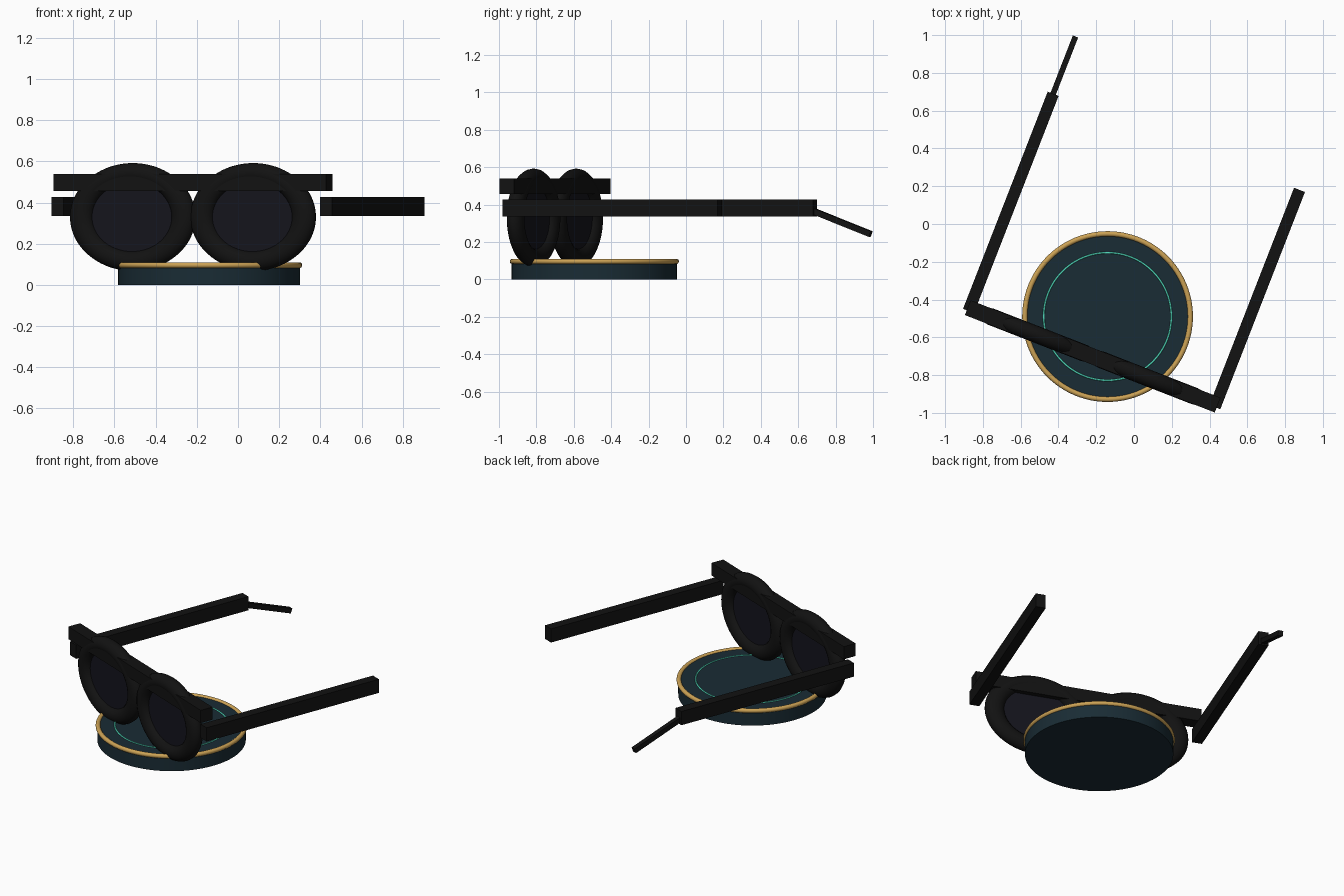
import bpy
from math import radians
from mathutils import Matrix, Vector

if "Cube" in bpy.data.objects:
    bpy.data.objects.remove(bpy.data.objects["Cube"])


def material(name, rgb):
    m = bpy.data.materials.new(name)
    m.diffuse_color = (*rgb, 1)
    m.use_nodes = True
    m.node_tree.nodes["Principled BSDF"].inputs["Base Color"].default_value = m.diffuse_color
    return m


BLACK = material("black_frame", (0.006, 0.006, 0.006))
TINT = material("dark_tint", (0.007, 0.007, 0.012))
NAVY = material("navy", (0.010, 0.025, 0.035))
GOLD = material("gold", (0.60, 0.36, 0.09))
TEAL = material("teal", (0.08, 0.70, 0.50))

# The spectacles are turned clockwise about a point between the temples
FRAME = Matrix.Translation((0, -0.14, 0)) @ Matrix.Rotation(radians(-21.3), 4, 'Z')
UPRIGHT = Matrix.Rotation(radians(90), 4, 'X')


def finish(name, mat, matrix, smooth=True):
    ob = bpy.context.object
    ob.name = name
    ob.data.transform(matrix)
    ob.data.materials.append(mat)
    if smooth:
        bpy.ops.object.shade_smooth_by_angle(angle=radians(40))
    return ob


def box(name, loc, size, tilt=0):
    bpy.ops.mesh.primitive_cube_add(size=1)
    m = (FRAME @ Matrix.Translation(loc) @ Matrix.Rotation(tilt, 4, 'X')
         @ Matrix.Diagonal((*size, 1)))
    return finish(name, BLACK, m, False)


def torus(name, major, minor, mat, matrix):
    bpy.ops.mesh.primitive_torus_add(major_radius=major, minor_radius=minor,
                                     major_segments=96, minor_segments=16)
    return finish(name, mat, matrix)


def disc(name, radius, depth, mat, matrix):
    bpy.ops.mesh.primitive_cylinder_add(vertices=96, radius=radius, depth=depth)
    return finish(name, mat, matrix)


# Round display base with gold edge and teal inlay ring
BASE = Vector((-0.14, -0.49, 0))
disc("base", 0.442, 0.1, NAVY, Matrix.Translation(BASE + Vector((0, 0, 0.05))))
torus("base_trim", 0.438, 0.014, GOLD, Matrix.Translation(BASE + Vector((0, 0, 0.096))))
torus("inlay_ring", 0.338, 0.005, TEAL, Matrix.Translation(BASE + Vector((0, 0, 0.1))))

# Brow bar across the front
FRONT = -0.602
box("brow_bar", (0, FRONT, 0.498), (1.42, 0.084, 0.083))

for side, s in (("left", -1), ("right", 1)):
    # Oval rim with tinted lens
    place = FRAME @ Matrix.Translation((s * 0.314, FRONT, 0.33))
    oval = place @ Matrix.Diagonal((1, 0.75, 0.806, 1)) @ UPRIGHT
    torus(side + "_rim", 0.265, 0.06, BLACK, oval)
    disc(side + "_lens", 0.235, 0.03, TINT, oval)
    # Straight temple arm
    box(side + "_temple", (s * 0.70, 0, 0.381), (0.062, 1.234, 0.09))

# Thin drooping ear tip, present on the left arm only
box("left_ear_tip", (-0.70, 0.745, 0.314), (0.03, 0.41, 0.032), radians(-20.5))
